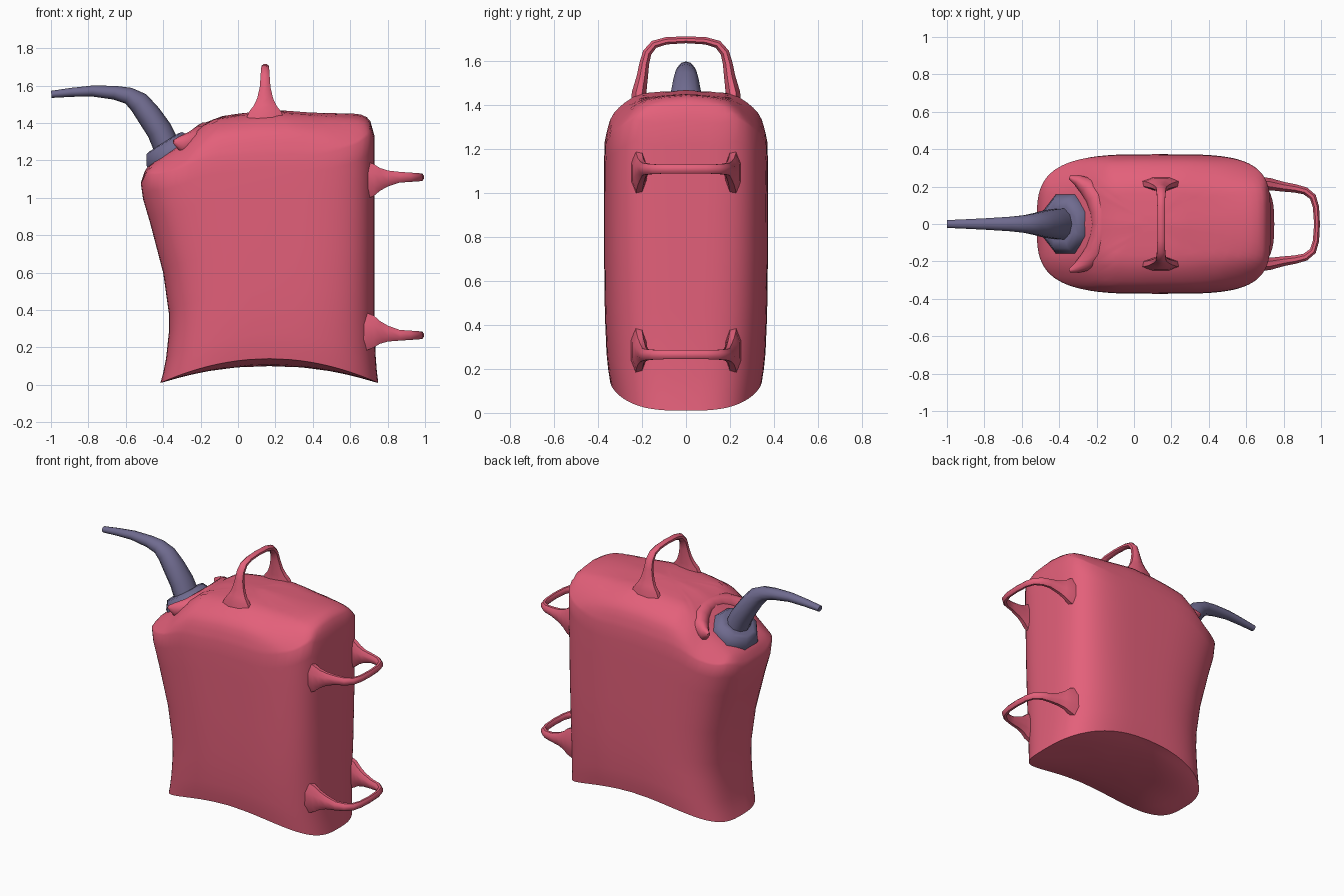
import bpy, bmesh, math
from mathutils import Vector

if "Cube" in bpy.data.objects:
    bpy.data.objects.remove(bpy.data.objects["Cube"])


def material(name, rgb):
    m = bpy.data.materials.new(name)
    m.diffuse_color = (*rgb, 1)
    m.use_nodes = True
    m.node_tree.nodes["Principled BSDF"].inputs["Base Color"].default_value = m.diffuse_color
    return m


RED = material("rose red", (0.77, 0.117, 0.195))
GREY = material("slate violet", (0.16, 0.147, 0.275))


def interp(table, x):
    if x <= table[0][0]:
        return table[0][1]
    for (a, u), (b, v) in zip(table, table[1:]):
        if x <= b:
            return u + (v - u) * (x - a) / (b - a)
    return table[-1][1]


def loft(name, rings, mat, angle, start=None, end=None):
    """Skin a list of closed rings; ends are fans to a point or flat caps."""
    bm = bmesh.new()
    vs = [[bm.verts.new(p) for p in r] for r in rings]
    n = len(vs[0])
    for a, b in zip(vs, vs[1:]):
        for i in range(n):
            j = (i + 1) % n
            bm.faces.new((a[i], a[j], b[j], b[i]))
    for ring, tip in ((vs[0], start), (vs[-1], end)):
        if tip is None:
            bm.faces.new(ring)
        else:
            c = bm.verts.new(tip)
            for i in range(n):
                bm.faces.new((ring[i], ring[(i + 1) % n], c))
    bmesh.ops.recalc_face_normals(bm, faces=bm.faces)
    me = bpy.data.meshes.new(name)
    bm.to_mesh(me)
    bm.free()
    ob = bpy.data.objects.new(name, me)
    bpy.context.collection.objects.link(ob)
    me.materials.append(mat)
    bpy.ops.object.select_all(action='DESELECT')
    ob.select_set(True)
    bpy.context.view_layer.objects.active = ob
    bpy.ops.object.shade_smooth_by_angle(angle=math.radians(angle))
    return ob


def tube(name, path, sizes, normal, mat, sides=8, angle=40):
    """Sweep an ellipse along a planar path: sizes are (along normal, in plane)."""
    pts, nrm, rings = [Vector(p) for p in path], Vector(normal), []
    for i, p in enumerate(pts):
        d = Vector((0, 0, 0))
        if i:
            d += (p - pts[i - 1]).normalized()
        if i < len(pts) - 1:
            d += (pts[i + 1] - p).normalized()
        side = d.normalized().cross(nrm).normalized()
        a, b = sizes[i]
        rings.append([p + nrm * a * math.cos(t) + side * b * math.sin(t)
                      for t in (2 * math.pi * (k + 0.5) / sides for k in range(sides))])
    return loft(name, rings, mat, angle)


# Body: bottom arch, flared walls, then a domed top that slopes down to the spout
TOP = [(-.52, 1.08), (-.50, 1.14), (-.47, 1.185), (-.3, 1.30), (-.22, 1.375), (-.13, 1.43),
       (0, 1.45), (.2, 1.47), (.4, 1.455), (.62, 1.45), (.67, 1.443), (.705, 1.42), (.73, 1.33)]
DROP = [(0, 0), (.19, .012), (.24, .03), (.29, .06), (.325, .092), (.345, .125), (.36, .175),
        (.373, .24)]
WALL = [  # height fraction, left x, right x, half depth
    (0, -.415, .75, .345), (.05, -.40, .742, .354), (.12, -.385, .735, .362),
    (.25, -.37, .73, .368), (.35, -.37, .73, .371), (.55, -.40, .73, .373),
    (.8, -.47, .73, .373), (.92, -.508, .73, .373), (1, -.52, .73, .37)]
N = 80


def outline(f):
    for k in range(N):
        a = 2 * math.pi * k / N
        c, s = math.cos(a), math.sin(a)
        n = 3 + (1.1 if c > 0 else .4) * f
        yield (math.copysign(abs(c) ** (2 / n), c), math.copysign(abs(s) ** (2 / n), s))


def top_point(s, t):
    x, y = .105 + .625 * s, .37 * t
    corner = (.22 if s > 0 else .1) * abs(s * t) ** 3
    return (x, y, interp(TOP, x) - interp(DROP, abs(y)) - corner)


rings = []
for k in (.3, .55, .72, .84, .93):
    rings.append([(.167 + .583 * s * k, .345 * t * k,
                   .10 * (1 - (s * k) ** 2) + .035 * k ** 3 * (1 - s * s) + .008 * k)
                  for s, t in outline(0)])
for f, xl, xr, hy in WALL:
    ring = []
    for s, t in outline(f):
        low = .01 + .13 * (1 - s * s)
        high = top_point(s, t)[2]
        ring.append(((xl + xr) / 2 + (xr - xl) / 2 * s, hy * t, low + (high - low) * f))
    rings.append(ring)
for k in (.985, .965, .935, .89, .83, .75, .65, .55, .45, .3, .15):
    rings.append([top_point(s * k, t * k) for s, t in outline(1)])
loft("can_body", rings, RED, 50, start=(.167, 0, .10), end=top_point(0, 0))


# Three carrying handles with flared feet: (outward, half span, width, thickness)
HALF = [(-.06, .215, .12, .04), (0, .213, .092, .036), (.03, .207, .066, .032),
        (.07, .199, .046, .028), (.13, .19, .031, .024), (.18, .177, .027, .022),
        (.218, .145, .024, .02), (.234, .09, .022, .018), (.239, 0, .022, .017)]
FULL = HALF + [(d, -y, w, t) for d, y, w, t in HALF[-2::-1]]
SIZES = [(w, t) for _, _, w, t in FULL]
tube("top_handle", [(.145, y, 1.46 + d) for d, y, _, _ in FULL], SIZES, (1, 0, 0), RED)
for name, z, root in (("upper_side_handle", 1.11, -.015), ("lower_side_handle", .265, .02)):
    tube(name, [(.725 + d * 1.06, y, z + root * max(0, 1 - max(d, 0) / .13))
                for d, y, _, _ in FULL], SIZES, (0, 0, 1), RED)

# Raised lip wrapping behind the cap, ending in two pointed lugs
lip = [(-.345, .25, 1.30, .01, .01), (-.305, .235, 1.288, .045, .03),
       (-.255, .205, 1.295, .06, .05), (-.205, .15, 1.325, .06, .06),
       (-.18, .07, 1.35, .05, .055), (-.175, 0, 1.355, .05, .05)]
lip += [(x, -y, z, a, b) for x, y, z, a, b in lip[-2::-1]]
tube("cap_lip", [p[:3] for p in lip], [p[3:] for p in lip], (0, 0, 1), RED, sides=12, angle=60)

# Tapered octagonal cap, tilted with the shoulder
axis = Vector((-.53, 0, .85))
base = Vector((-.365, 0, 1.245))
tube("spout_cap", [base + axis * d for d in (-.06, .005, .055, .06)],
     [(.165, .16), (.17, .155), (.14, .122), (.10, .10)], (0, 1, 0), GREY, angle=50)

# Bent pouring spout
spout = [(-.375, 1.26, .09, .072), (-.42, 1.36, .084, .069), (-.475, 1.44, .074, .066),
         (-.53, 1.51, .06, .059), (-.585, 1.546, .049, .045), (-.66, 1.562, .041, .037),
         (-.78, 1.571, .033, .029), (-.89, 1.564, .027, .024), (-.998, 1.553, .022, .019)]
tube("pouring_spout", [(x, 0, z) for x, z, _, _ in spout],
     [(a, b) for _, _, a, b in spout], (0, 1, 0), GREY, sides=10, angle=50)
